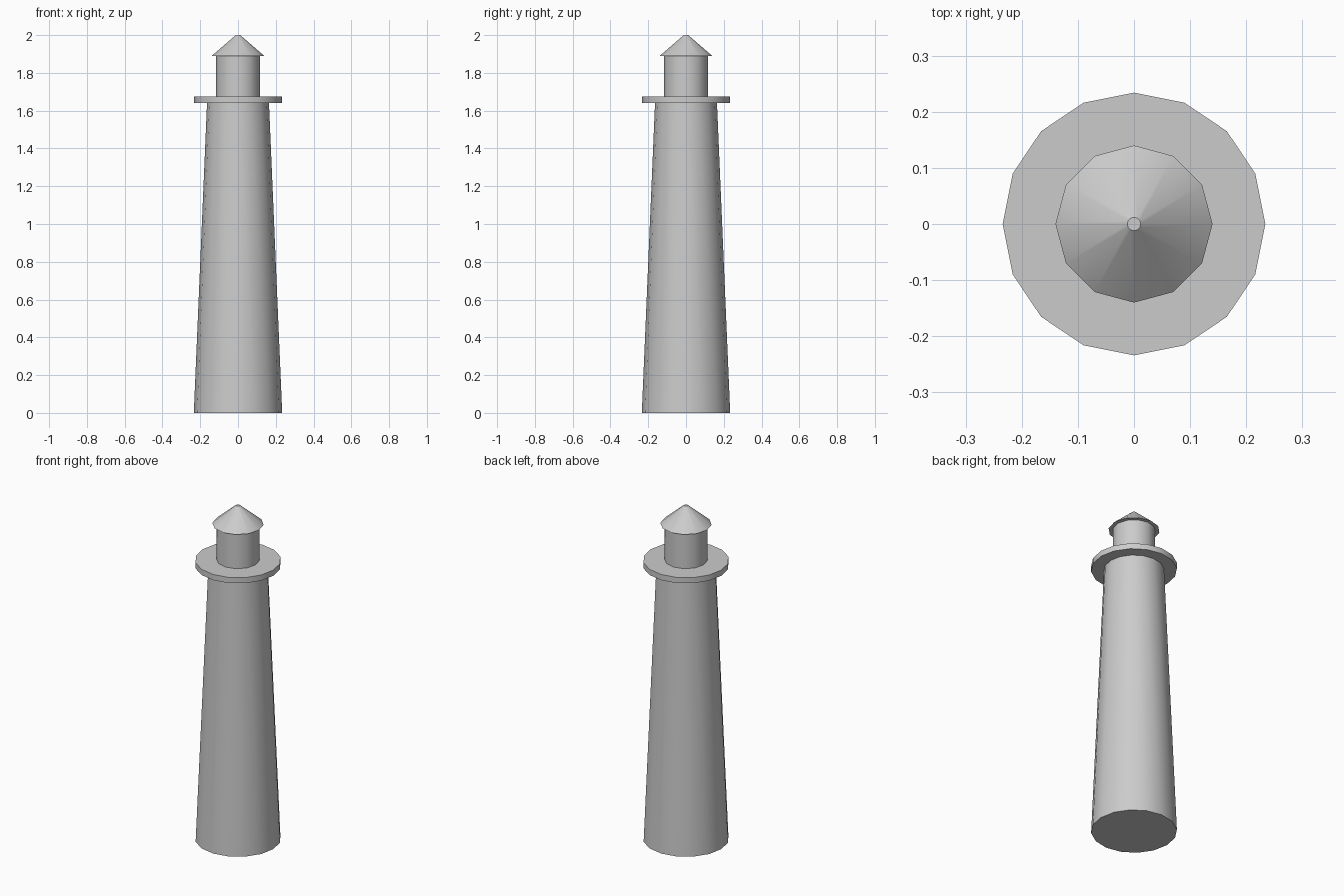
import bpy
import math

if "Cube" in bpy.data.objects:
    bpy.data.objects.remove(bpy.data.objects["Cube"])


def tapered(name, sides, r_bottom, r_top, z0, z1):
    """Upright frustum between two heights, smooth sides with sharp rims."""
    bpy.ops.mesh.primitive_cone_add(
        vertices=sides, radius1=r_bottom, radius2=r_top,
        depth=z1 - z0, location=(0, 0, (z0 + z1) / 2))
    obj = bpy.context.object
    obj.name = name
    bpy.ops.object.shade_smooth_by_angle(angle=math.radians(35))
    return obj


# Tapering main shaft
tapered("tower", 16, 0.234, 0.164, 0.0, 1.64)
# Walkway disc around the top
tapered("gallery", 16, 0.234, 0.234, 1.64, 1.674)
# Lamp room
tapered("lantern_room", 12, 0.117, 0.117, 1.674, 1.889)
# Conical roof with a small flat tip
tapered("roof", 12, 0.14, 0.012, 1.889, 2.0)
